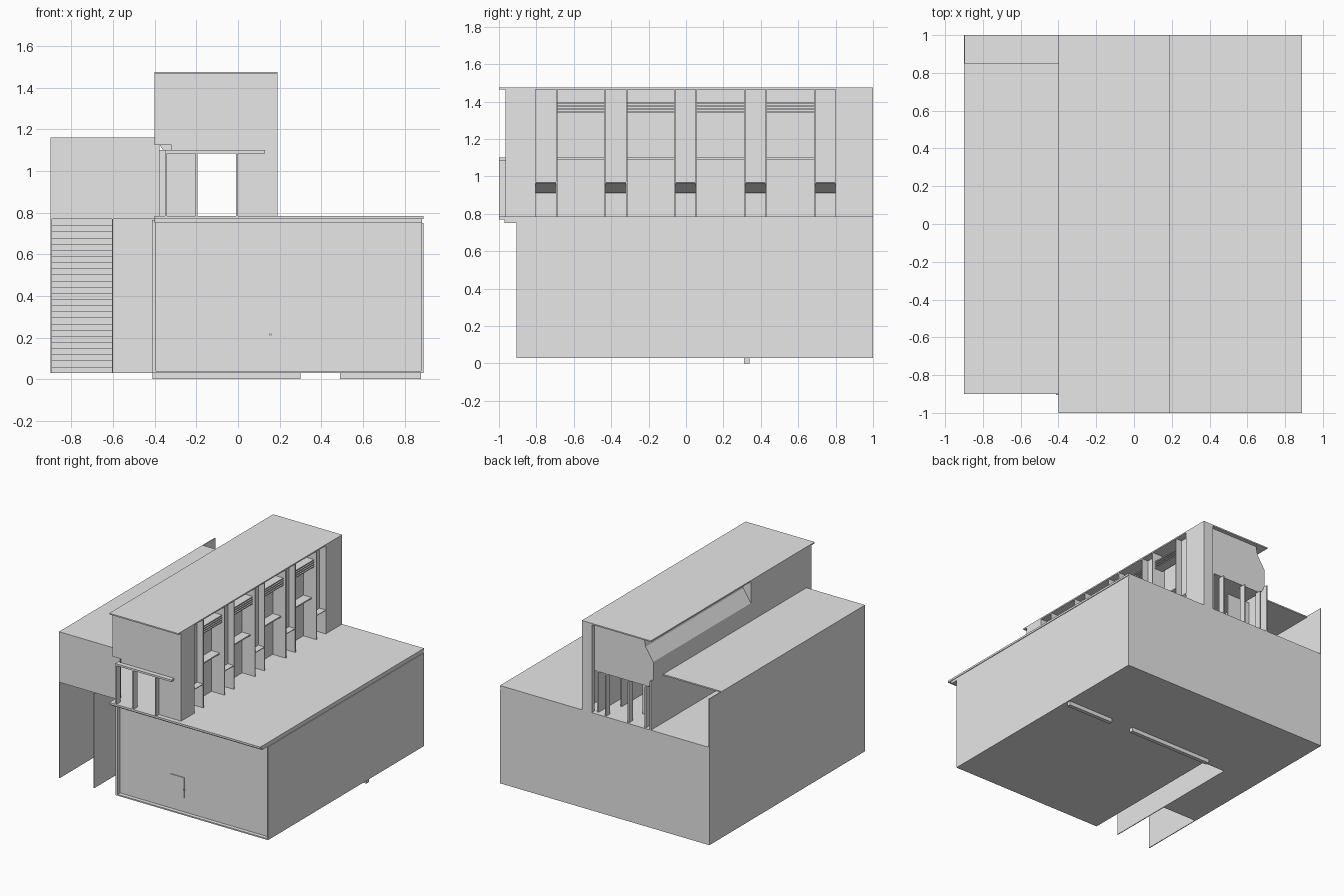
import bpy
import bmesh

cube = bpy.data.objects.get("Cube")
if cube:
    bpy.data.objects.remove(cube)

grey = bpy.data.materials.new("plain_grey")
grey.use_nodes = True
COLOUR = (0.8, 0.8, 0.8, 1)
grey.diffuse_color = COLOUR
grey.node_tree.nodes["Principled BSDF"].inputs["Base Color"].default_value = COLOUR


def extrude_y(name, profile, y0, y1):
    """Extrude an x-z outline from y0 to y1."""
    bm = bmesh.new()
    face = bm.faces.new([bm.verts.new((x, y0, z)) for x, z in profile])
    result = bmesh.ops.extrude_face_region(bm, geom=[face])
    verts = [g for g in result["geom"] if isinstance(g, bmesh.types.BMVert)]
    bmesh.ops.translate(bm, verts=verts, vec=(0, y1 - y0, 0))
    bmesh.ops.recalc_face_normals(bm, faces=bm.faces)
    mesh = bpy.data.meshes.new(name)
    bm.to_mesh(mesh)
    bm.free()
    mesh.materials.append(grey)
    obj = bpy.data.objects.new(name, mesh)
    bpy.context.collection.objects.link(obj)
    return obj


def box(name, x, y, z):
    """Axis-aligned box from (min, max) pairs."""
    return extrude_y(name, [(x[0], z[0]), (x[1], z[0]), (x[1], z[1]), (x[0], z[1])], *y)


GROUND, FLOOR, HEAD, TOP = 0.03, 0.785, 1.1, 1.475
EAST, WEST, WING = 0.19, -0.4, -0.9

# Lower hall with projecting side walls and a layered roof slab
box("main_hall", (WEST, 0.89), (-0.875, 1), (GROUND, 0.75))
box("hall_left_wall_end", (0.88, 0.89), (-0.905, -0.875), (GROUND, 0.75))
box("hall_right_wall_end", (-0.412, -0.395), (-0.905, 0.28), (GROUND, 0.765))
box("hall_base_lip", (WEST, 0.89), (-0.905, -0.875), (GROUND, 0.04))
box("slab_lower_layer", (WEST, 0.885), (-0.97, 1), (0.75, 0.77))
box("slab_upper_layer", (WEST, 0.89), (-1, 1), (0.77, FLOOR))
box("long_ground_beam", (-0.41, 0.3), (0.31, 0.34), (0, GROUND))
box("short_ground_beam", (0.49, 0.88), (0.31, 0.34), (0, GROUND))

# Front door trim and handle
box("door_head", (0.04, 0.155), (-0.881, -0.875), (0.3, 0.306))
box("door_edge", (0.151, 0.155), (-0.881, -0.875), (0.15, 0.306))
box("door_handle", (0.15, 0.16), (-0.888, -0.875), (0.21, 0.22))

# Side wing: rear block, fin walls, floor, front wall, partial roof
box("wing_rear_block", (WING, WEST), (0.28, 1), (GROUND, 0.77))
box("wing_outer_wall", (WING, WING + 0.006), (-0.9, 1), (GROUND, 1.16))
box("stair_inner_wall", (-0.606, -0.6), (-0.9, 0.28), (GROUND, 0.77))
box("wing_floor", (WING, WEST), (-0.9, 1), (0.77, FLOOR))
box("wing_front_wall", (WING, -0.378), (-0.9, -0.89), (FLOOR, 1.16))
box("wing_roof", (WING, WEST), (-0.9, 0.85), (1.15, 1.16))
box("wing_tower_wall", (WEST, WEST + 0.01), (-0.25, 1), (FLOOR, 1.16))

# Staircase climbing towards the rear
STEPS = 24
RISE, TREAD = 0.0295, 0.028
for i in range(STEPS):
    y = 0.28 - (STEPS - i) * TREAD
    z = GROUND + (i + 1) * RISE
    box("stair_step", (WING, -0.606), (y, 0.28), (z - RISE, z))

# Tower roof and solid upper storey
box("tower_roof", (WEST, EAST), (-1, 1), (TOP - 0.01, TOP))
box("upper_storey", (-0.32, 0.08), (-0.965, 0.97), (HEAD, TOP - 0.01))
box("upper_front_wall", (-0.32, EAST), (-0.965, -0.95), (HEAD, TOP - 0.01))
box("upper_rear_wall", (-0.32, EAST), (0.96, 0.97), (HEAD, TOP - 0.01))
box("front_ledge", (-0.35, 0.13), (-1, -0.965), (HEAD - 0.015, HEAD))
box("upper_side_wall", (WEST, -0.32), (-0.96, -0.22), (1.125, TOP - 0.01))
extrude_y("sloped_side_bay",
          [(-0.32, 1.465), (-0.335, 1.4), (-0.4, 1.3), (-0.4, 1.16), (-0.36, HEAD), (-0.32, HEAD)],
          -0.22, 0.97)

# Lower storey: open passage, posts at both ends, cross partitions
for x in (-0.35, -0.205, -0.01):
    for y in (-1, 0.94):
        box("passage_post", (x, x + 0.01), (y, y + 0.05), (FLOOR, HEAD))
box("passage_wall", (-0.01, 0), (-0.6, 0.8), (FLOOR, HEAD))
for y in (-0.3, 0.3, 0.8):
    box("side_room_partition", (WEST, -0.195), (y, y + 0.01), (FLOOR, HEAD))
box("front_lower_wall", (-0.01, EAST), (-0.965, -0.955), (FLOOR, HEAD))
box("rear_pier", (0.105, EAST), (0.97, 1), (FLOOR, TOP - 0.01))
box("facade_back_wall", (0.07, 0.08), (-0.955, 0.97), (FLOOR, HEAD))

# Left facade: flush ends, fins, shallow narrow bays and deep wide bays
box("facade_front_panel", (0.18, EAST), (-0.965, -0.81), (FLOOR, TOP - 0.01))
box("facade_rear_panel", (0.18, EAST), (0.805, 1), (FLOOR, TOP - 0.01))
PITCH, NARROW = 0.374, 0.124
for i in range(5):
    y0 = -0.812 + i * PITCH
    y1 = y0 + NARROW
    for y in (y0, y1 - 0.008):
        box("facade_fin", (0.08, EAST), (y, y + 0.008), (FLOOR, TOP - 0.01))
    box("narrow_bay_panel", (0.13, 0.138), (y0, y1), (0.97, TOP - 0.01))
    extrude_y("narrow_bay_shelf", [(0.08, 0.97), (0.08, 0.91), (0.1, 0.91), (EAST, 0.965), (EAST, 0.97)], y0, y1)
    if i < 4:
        wide = (y1, y0 + PITCH)
        box("wide_bay_ledge", (0.08, 0.15), wide, (HEAD - 0.01, HEAD))
        for k in range(4):
            z = 1.34 + k * 0.017
            box("bay_louver", (0.1, 0.17), wide, (z, z + 0.008))
